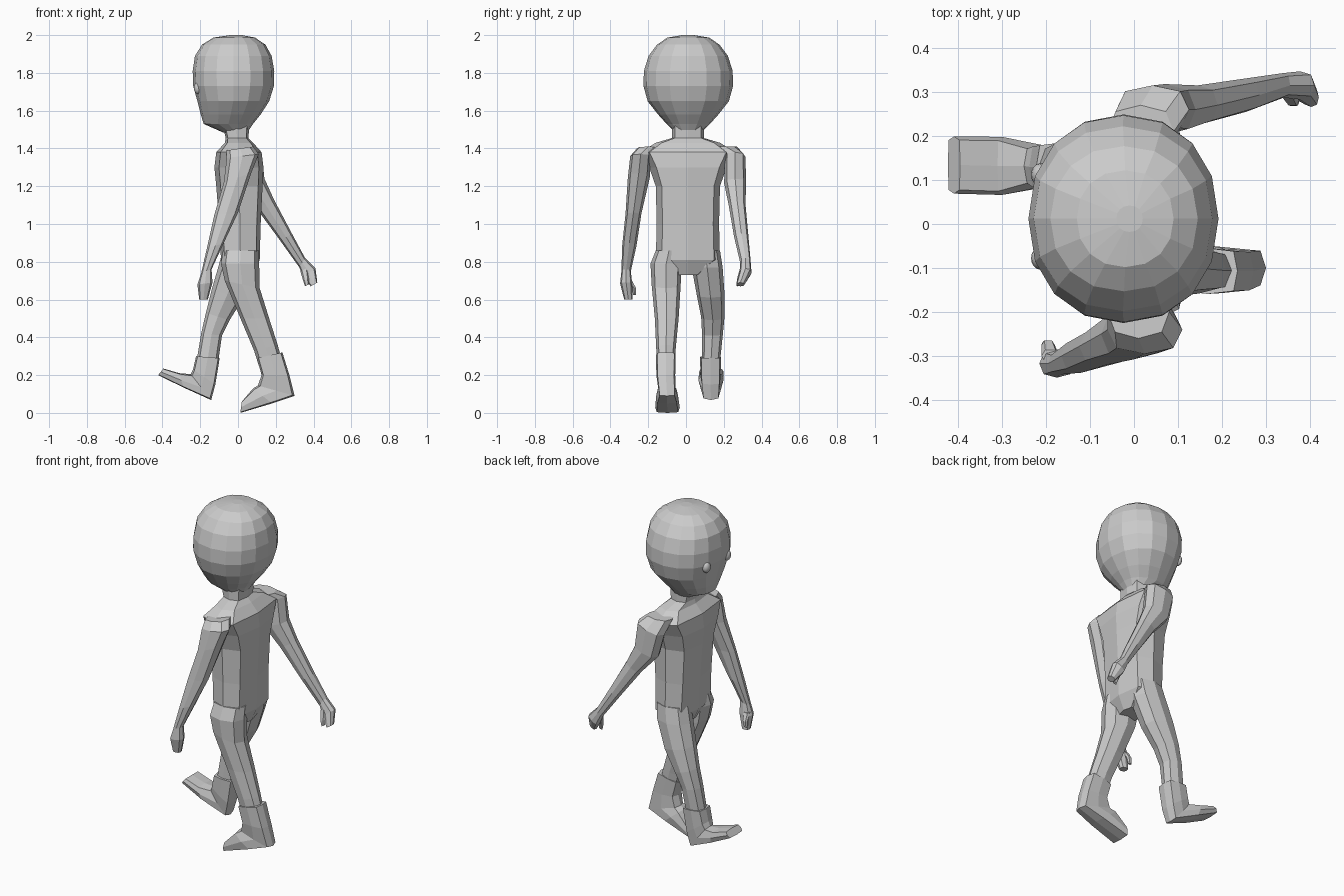
import bpy, bmesh, math


def loft(name, sections, n=8, p=0.8):
    """Skin rings; section = (front x, front z, back x, back z, centre y, half width)."""
    bm = bmesh.new()
    rings = []
    for xa, za, xb, zb, cy, hy in sections:
        ring = []
        for i in range(n):
            a = 2 * math.pi * i / n
            c, s = (math.copysign(abs(round(t, 6)) ** p, t) for t in (math.cos(a), math.sin(a)))
            ring.append(bm.verts.new(((xa + xb) / 2 + c * (xa - xb) / 2, cy + s * hy,
                                      (za + zb) / 2 + c * (za - zb) / 2)))
        rings.append(ring)
    for r, q in zip(rings, rings[1:]):
        for i in range(n):
            j = (i + 1) % n
            bm.faces.new((r[i], r[j], q[j], q[i]))
    bm.faces.new(rings[0])
    bm.faces.new(rings[-1])
    bmesh.ops.recalc_face_normals(bm, faces=bm.faces)
    me = bpy.data.meshes.new(name)
    bm.to_mesh(me)
    bm.free()
    ob = bpy.data.objects.new(name, me)
    bpy.context.collection.objects.link(ob)
    return ob


def level(rows, cy):
    """Horizontal rows (z, front x, back x, half width) as sections."""
    return [(a, z, b, z, cy, h) for z, a, b, h in rows]


# Head: wide faceted skull narrowing to the chin
loft("head", level([
    (2.0, -0.04, 0.02, 0.03), (1.987, -0.13, 0.09, 0.11), (1.95, -0.19, 0.145, 0.165),
    (1.89, -0.228, 0.178, 0.21), (1.81, -0.24, 0.192, 0.235), (1.73, -0.237, 0.19, 0.237),
    (1.65, -0.215, 0.165, 0.215), (1.58, -0.197, 0.12, 0.16), (1.53, -0.182, 0.08, 0.115),
    (1.485, -0.08, 0.05, 0.07)], 0.012), 16, 0.92)

# Eyes: small ovals on the face
for y in (0.112, -0.078):
    bpy.ops.mesh.primitive_uv_sphere_add(segments=16, ring_count=8, radius=1,
                                         location=(-0.212, y, 1.72))
    eye = bpy.context.object
    eye.name = "eye"
    eye.scale = (0.022, 0.026, 0.032)
    bpy.ops.object.shade_smooth()

# Torso with sloping shoulders and neck
loft("torso", level([
    (0.73, -0.05, 0.08, 0.06), (0.81, -0.09, 0.115, 0.17), (1.0, -0.10, 0.12, 0.165),
    (1.2, -0.115, 0.13, 0.17), (1.3, -0.125, 0.135, 0.205), (1.38, -0.115, 0.125, 0.25),
    (1.43, -0.07, 0.08, 0.17), (1.455, -0.065, 0.055, 0.085), (1.52, -0.08, 0.06, 0.085)],
    0.01), 8, 0.6)

# Arms: one swinging forward, one swinging back
loft("front_arm", [
    (-0.06, 1.39, 0.08, 1.41, -0.20, 0.06), (-0.06, 1.35, 0.11, 1.37, -0.24, 0.055),
    (-0.075, 1.22, 0.07, 1.27, -0.25, 0.058), (-0.125, 1.05, 0.0, 1.06, -0.278, 0.042),
    (-0.165, 0.87, -0.075, 0.90, -0.30, 0.038), (-0.195, 0.74, -0.14, 0.76, -0.317, 0.025),
    (-0.215, 0.68, -0.135, 0.69, -0.317, 0.032), (-0.205, 0.60, -0.16, 0.60, -0.305, 0.022)])
loft("rear_arm", [
    (-0.06, 1.41, 0.09, 1.41, 0.21, 0.06), (-0.04, 1.33, 0.125, 1.38, 0.26, 0.055),
    (0.0, 1.19, 0.14, 1.24, 0.26, 0.058), (0.10, 1.08, 0.19, 1.13, 0.27, 0.045),
    (0.225, 0.91, 0.285, 0.95, 0.293, 0.038), (0.325, 0.77, 0.355, 0.82, 0.315, 0.028),
    (0.345, 0.72, 0.41, 0.765, 0.315, 0.032), (0.385, 0.67, 0.42, 0.69, 0.288, 0.022)])

# Thumbs hooking inward
loft("front_thumb", [(-0.21, 0.70, -0.17, 0.70, -0.30, 0.016),
                     (-0.21, 0.66, -0.18, 0.66, -0.275, 0.012),
                     (-0.21, 0.625, -0.19, 0.625, -0.273, 0.008)], 6)
loft("rear_thumb", [(0.33, 0.75, 0.37, 0.77, 0.30, 0.016),
                    (0.345, 0.70, 0.375, 0.71, 0.28, 0.012),
                    (0.355, 0.67, 0.375, 0.68, 0.275, 0.008)], 6)

# Legs: trailing and leading
loft("trailing_leg", [
    (-0.08, 0.86, 0.11, 0.86, -0.09, 0.07), (-0.09, 0.79, 0.112, 0.79, -0.105, 0.083),
    (-0.07, 0.70, 0.115, 0.66, -0.105, 0.077), (0.013, 0.50, 0.165, 0.50, -0.102, 0.063),
    (0.085, 0.33, 0.21, 0.36, -0.106, 0.052), (0.11, 0.25, 0.235, 0.27, -0.106, 0.045)])
loft("leading_leg", [
    (-0.08, 0.86, 0.10, 0.86, 0.10, 0.08), (-0.105, 0.77, 0.09, 0.77, 0.112, 0.082),
    (-0.14, 0.65, 0.03, 0.61, 0.13, 0.074), (-0.17, 0.53, -0.045, 0.49, 0.142, 0.062),
    (-0.195, 0.42, -0.085, 0.41, 0.14, 0.055), (-0.22, 0.27, -0.105, 0.27, 0.132, 0.048)])

# Boots: cuff, ankle, heel, instep, toe
loft("trailing_boot", [
    (0.10, 0.29, 0.235, 0.32, -0.107, 0.052), (0.125, 0.20, 0.272, 0.20, -0.107, 0.05),
    (0.105, 0.145, 0.30, 0.09, -0.10, 0.045), (0.08, 0.13, 0.18, 0.05, -0.10, 0.058),
    (0.02, 0.06, 0.012, 0.0, -0.098, 0.065)], 8, 0.4)
loft("leading_boot", [
    (-0.222, 0.30, -0.097, 0.29, 0.13, 0.056), (-0.238, 0.23, -0.12, 0.15, 0.13, 0.053),
    (-0.25, 0.205, -0.142, 0.068, 0.132, 0.045), (-0.31, 0.21, -0.29, 0.135, 0.132, 0.066),
    (-0.395, 0.235, -0.423, 0.20, 0.134, 0.065)], 8, 0.4)
